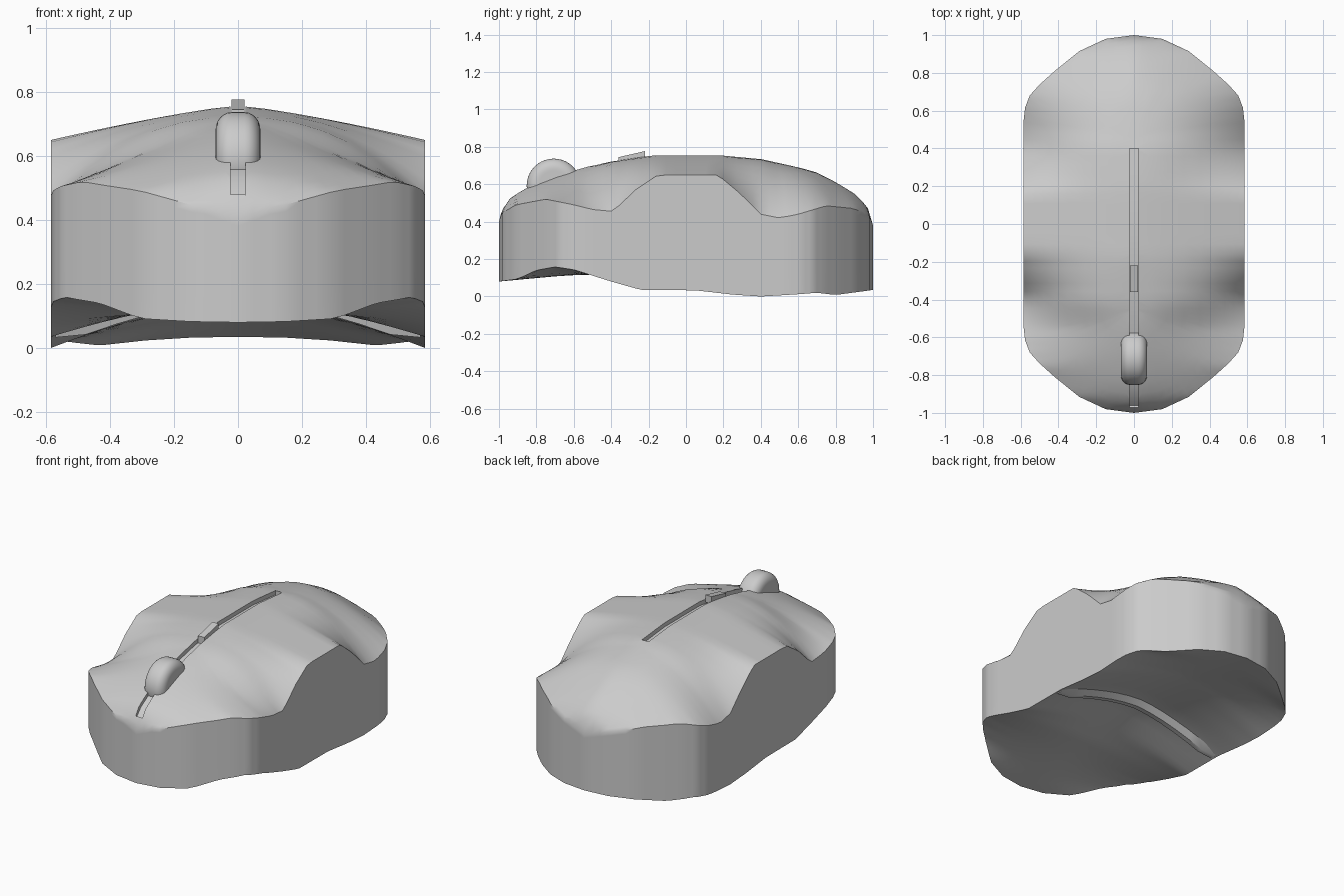
import bpy, bmesh, math
from mathutils import Vector

if "Cube" in bpy.data.objects:
    bpy.data.objects.remove(bpy.data.objects["Cube"])


def interp(table, v):
    if v <= table[0][0]:
        return table[0][1]
    for (a, fa), (b, fb) in zip(table, table[1:]):
        if v <= b:
            return fa + (fb - fa) * (v - a) / (b - a)
    return table[-1][1]


def smooth(ob, angle):
    bpy.ops.object.select_all(action='DESELECT')
    ob.select_set(True)
    bpy.context.view_layer.objects.active = ob
    bpy.ops.object.shade_smooth_by_angle(angle=math.radians(angle))


def finish(bm, name, angle=40):
    bmesh.ops.remove_doubles(bm, verts=bm.verts, dist=1e-5)
    bmesh.ops.recalc_face_normals(bm, faces=bm.faces)
    mesh = bpy.data.meshes.new(name)
    bm.to_mesh(mesh)
    bm.free()
    ob = bpy.data.objects.new(name, mesh)
    bpy.context.collection.objects.link(ob)
    smooth(ob, angle)
    return ob


def swept_bar(name, sections):
    """Closed bar lofted through four-cornered sections."""
    bm = bmesh.new()
    rings = [[bm.verts.new(p) for p in s] for s in sections]
    for a, b in zip(rings, rings[1:]):
        for i in range(4):
            bm.faces.new((a[i], a[(i + 1) % 4], b[(i + 1) % 4], b[i]))
    bm.faces.new(rings[0])
    bm.faces.new(rings[-1])
    return finish(bm, name)


# Profiles along y: centre ridge, top of side wall, bottom rim, bottom middle, crown shape
RIDGE = [(-1, .40), (-.985, .46), (-.94, .53), (-.85, .585), (-.7, .645), (-.55, .69), (-.4, .722),
         (-.17, .757), (.18, .757), (.4, .735), (.68, .672), (.8, .612), (.9, .55), (.97, .48), (1, .38)]
EDGE = [(-1, .40), (-.985, .445), (-.91, .49), (-.75, .52), (-.6, .49), (-.5, .465), (-.39, .455), (-.27, .57),
        (-.15, .65), (.17, .65), (.29, .55), (.4, .44), (.5, .42), (.6, .44), (.75, .485), (.9, .47),
        (.98, .43), (1, .38)]
RIM = [(-1, .08), (-.9, .093), (-.8, .14), (-.7, .158), (-.6, .143), (-.4, .08), (-.24, .035),
       (.05, .033), (.25, .01), (.4, 0), (.6, .012), (.7, .02), (.8, .008), (1, .035)]
BELLY = [(-1, .08), (-.65, .112), (-.4, .12), (-.05, .18), (.1, .18), (.5, .13), (1, .035)]
CROWN = [(-.75, 1.2), (-.55, 1.4), (-.4, 2.3), (-.28, 1.9), (-.15, 1.25), (.17, 1.25), (.3, 1.9),
         (.4, 2.3), (.6, 2), (.8, 1.4)]

# Plan outline, one quarter, then mirrored
QUARTER = [(0, 1), (.15, .98), (.29, .915), (.42, .81), (.5, .738), (.552, .68), (.577, .615), (.585, .54),
           (.585, .4), (.585, .27), (.585, .16), (.585, 0)]
half = QUARTER + [(x, -y) for x, y in QUARTER[-2::-1]]
corners = half + [(-x, y) for x, y in half[-2:0:-1]]
outline = []
for i, a in enumerate(corners):
    b = corners[(i + 1) % len(corners)]
    outline += [tuple(Vector(a).lerp(Vector(b), k / 3)) for k in range(3)]
WIDTH = sorted((y, x) for x, y in half)


def across(x, y):
    return min(1, abs(x) / max(interp(WIDTH, y), 1e-4)) if abs(x) > 1e-5 else 0


def top_z(x, y):
    e = interp(EDGE, y)
    return e + (interp(RIDGE, y) - e) * (1 - across(x, y) ** interp(CROWN, y))


def bottom_z(x, y):
    r = interp(RIM, y)
    return r + (interp(BELLY, y) - r) * (1 - across(x, y) ** 1.6)


# Mouse body: rings growing from a central spine, down the wall and back underneath
bm = bmesh.new()
scales = [0, .15, .3, .45, .6, .72, .82, .9, .95, .98, 1]
layers = [('top', s) for s in scales] + [('wall', k) for k in (.06, .25, .5, .75)] + \
         [('bottom', s) for s in reversed(scales)]
rings = []
for kind, k in layers:
    ring = []
    for px, py in outline:
        sy = max(-.45, min(.45, py))
        s = 1 if kind == 'wall' else k
        x, y = px * s, sy + (py - sy) * s
        if kind == 'top':
            z = top_z(x, y)
        elif kind == 'bottom':
            z = bottom_z(x, y)
        else:
            z = interp(EDGE, y) * (1 - k) + interp(RIM, y) * k
        ring.append(bm.verts.new((x, y, z)))
    rings.append(ring)
n = len(outline)
for a, b in zip(rings, rings[1:]):
    for i in range(n):
        bm.faces.new((a[i], a[(i + 1) % n], b[(i + 1) % n], b[i]))
body = finish(bm, "mouse_body")

# Groove cut along the ridge
G = .023
sections = []
for y in [-1.03, -.985, -.96, -.92, -.85, -.7, -.55, -.4, -.17, 0, .18, .4]:
    z = interp(RIDGE, y) - .028 if y > -.98 else .49
    sections.append([(-G, y, z), (G, y, z), (G, y, .9), (-G, y, .9)])
cutter = swept_bar("groove_cutter", sections)
cutter.hide_render = True
mod = body.modifiers.new("groove", 'BOOLEAN')
mod.operation = 'DIFFERENCE'
mod.solver = 'EXACT'
mod.object = cutter
bpy.context.view_layer.objects.active = body
bpy.ops.object.modifier_apply(modifier=mod.name)
bpy.data.objects.remove(cutter, do_unlink=True)
smooth(body, 89)

# Small raised button in the groove
B = .021
swept_bar("groove_button", [
    [(-B, y, z - .045), (B, y, z - .045), (B, y, z), (-B, y, z)] for y, z in ((-.36, .745), (-.22, .777))])

# Scroll wheel: rounded rim turned about the x axis
bm = bmesh.new()
prof = [(-.07, 0), (-.07, .08)]
prof += [(-.02 - .05 * math.cos(a), .09 + .055 * math.sin(a)) for a in [i * math.pi / 12 for i in range(7)]]
prof += [(-x, r) for x, r in reversed(prof)]
verts = [bm.verts.new((x, 0, r)) for x, r in prof]
edges = [bm.edges.new(p) for p in zip(verts, verts[1:])]
bmesh.ops.spin(bm, geom=verts + edges, cent=(0, 0, 0), axis=(1, 0, 0), angle=2 * math.pi, steps=40)
bmesh.ops.translate(bm, verts=bm.verts, vec=(0, -.707, .592))
finish(bm, "scroll_wheel")

# Narrow arched rib across the underside
sections = []
for i in range(13):
    x = -.57 + 1.14 * i / 12
    z = bottom_z(x, .08)
    low = max(z - .03, .033)
    sections.append([(x, .0, low), (x, .03, low), (x, .10, z + .04), (x, -.02, z + .04)])
swept_bar("underside_rib", sections)
